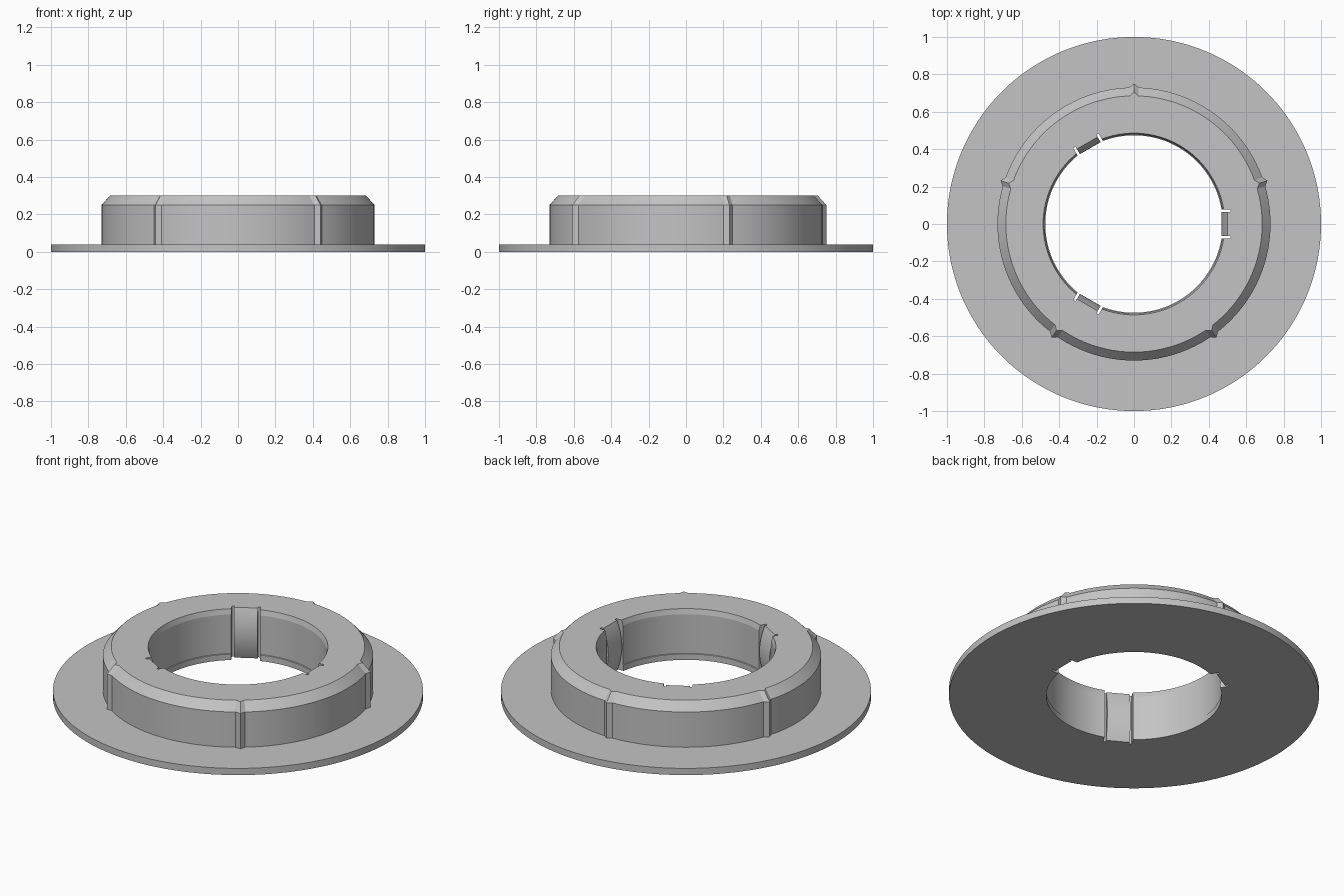
import bpy, bmesh
from math import radians, cos, sin
from mathutils import Matrix

cube = bpy.data.objects.get("Cube")
if cube:
    bpy.data.objects.remove(cube, do_unlink=True)

grey = bpy.data.materials.new("light_grey")
grey.use_nodes = True
colour = (0.55, 0.55, 0.55, 1)
grey.diffuse_color = colour
grey.node_tree.nodes["Principled BSDF"].inputs["Base Color"].default_value = colour


def finish(name, bm):
    bmesh.ops.recalc_face_normals(bm, faces=bm.faces)
    mesh = bpy.data.meshes.new(name)
    bm.to_mesh(mesh)
    bm.free()
    obj = bpy.data.objects.new(name, mesh)
    bpy.context.collection.objects.link(obj)
    mesh.materials.append(grey)
    return obj


def activate(obj):
    bpy.ops.object.select_all(action="DESELECT")
    obj.select_set(True)
    bpy.context.view_layer.objects.active = obj


def prism(name, outline, half_width, angle):
    """Extrude an (x, z) outline sideways and turn it about the z axis."""
    bm = bmesh.new()
    sides = [[bm.verts.new((x, y, z)) for x, z in outline]
             for y in (-half_width, half_width)]
    for side in sides:
        bm.faces.new(side)
    for i in range(len(outline)):
        a, b = sides
        bm.faces.new((a[i - 1], a[i], b[i], b[i - 1]))
    bm.transform(Matrix.Rotation(radians(angle), 4, "Z"))
    return finish(name, bm)


# Flanged ring: (radius, height, ridge bulge) swept around the axis
PROFILE = [(0.474, 0, 0), (0.474, 0.035, 0), (0.478, 0.037, 0), (0.478, 0.27, 0),
           (0.486, 0.3, 0), (0.685, 0.3, 0.02), (0.73, 0.25, 0.02),
           (0.73, 0.04, 0.02), (1, 0.04, 0), (1, 0, 0)]
SEGMENTS = 180
RIDGE_STEP = SEGMENTS // 5
bm = bmesh.new()
rings = []
for i in range(SEGMENTS):
    a = radians(90 + i * 360 / SEGMENTS)
    ridge = i % RIDGE_STEP == 0
    rings.append([bm.verts.new(((r + ridge * d) * cos(a), (r + ridge * d) * sin(a), z))
                  for r, z, d in PROFILE])
for i in range(SEGMENTS):
    p, q = rings[i - 1], rings[i]
    for j in range(len(PROFILE)):
        bm.faces.new((p[j - 1], p[j], q[j], q[j - 1]))
body = finish("flanged_ring", bm)

# Three pockets in the bore, each holding a bowed spring tab
POCKET = [(0.4, -0.1), (0.515, -0.1), (0.515, 0.4), (0.4, 0.4)]
STEPS = 16
bow = [(0.468 + 0.032 * (2 * i / STEPS - 1) ** 2, 0.3 * i / STEPS)
       for i in range(STEPS + 1)]
for k in range(3):
    cutter = prism("pocket_cutter", POCKET, 0.078, 120 * k)
    cutter.hide_render = True
    activate(body)
    mod = body.modifiers.new("pocket", "BOOLEAN")
    mod.operation = "DIFFERENCE"
    mod.solver = "EXACT"
    mod.object = cutter
    bpy.ops.object.modifier_apply(modifier=mod.name)
    bpy.data.objects.remove(cutter, do_unlink=True)

    tab = prism(f"spring_tab_{k + 1}", bow + [(0.516, 0.3), (0.516, 0)], 0.064, 120 * k)
    activate(tab)
    bpy.ops.object.shade_smooth_by_angle(angle=radians(20))

activate(body)
bpy.ops.object.shade_smooth_by_angle(angle=radians(12))
